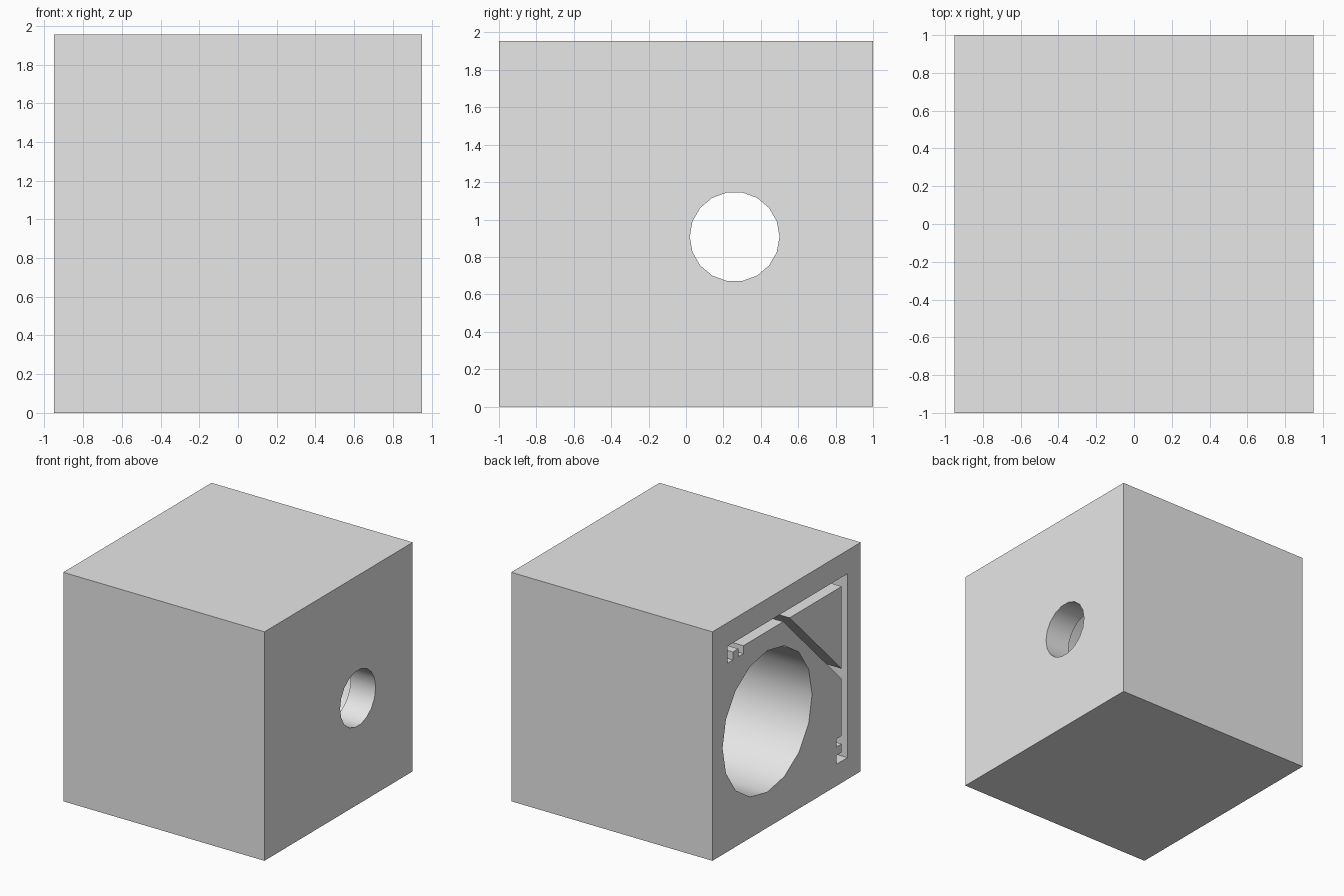
import bpy, bmesh, math

old = bpy.data.objects.get("Cube")
if old:
    bpy.data.objects.remove(old, do_unlink=True)

HALF_X, HALF_Y, HEIGHT = 0.95, 1.0, 1.955
HOLE_Y, HOLE_Z = 0.26, 0.908

grey = bpy.data.materials.new("light grey")
grey.use_nodes = True
colour = (0.8, 0.8, 0.8, 1)
grey.diffuse_color = colour
grey.node_tree.nodes["Principled BSDF"].inputs["Base Color"].default_value = colour


def prism(name, outline, x0, x1):
    """Extrude a (y, z) outline along x."""
    bm = bmesh.new()
    face = bm.faces.new([bm.verts.new((x0, y, z)) for y, z in outline])
    ext = bmesh.ops.extrude_face_region(bm, geom=[face])
    moved = [v for v in ext["geom"] if isinstance(v, bmesh.types.BMVert)]
    bmesh.ops.translate(bm, verts=moved, vec=(x1 - x0, 0, 0))
    bmesh.ops.recalc_face_normals(bm, faces=bm.faces)
    mesh = bpy.data.meshes.new(name)
    bm.to_mesh(mesh)
    bm.free()
    mesh.materials.append(grey)
    obj = bpy.data.objects.new(name, mesh)
    bpy.context.collection.objects.link(obj)
    return obj


def circle(radius, sides):
    steps = [2 * math.pi * i / sides for i in range(sides)]
    return [(HOLE_Y + radius * math.cos(a), HOLE_Z + radius * math.sin(a)) for a in steps]


# Groove layout, measured from its outer corner
CORNER_Y, CORNER_Z = -0.822, 1.755
WIDTH, HOOK, DEPTH = 0.078, 0.146, 0.4


def arm(length):
    """One groove arm as (along, inward) points, ending in two short hooks."""
    a, b, c = length - 0.075, length - 0.148, length - 0.216
    return [(length, 0), (length, HOOK), (a, HOOK), (a, WIDTH),
            (b, WIDTH), (b, HOOK), (c, HOOK), (c, WIDTH)]


top_arm = [(CORNER_Y + u, CORNER_Z - v) for u, v in arm(1.62)]
side_arm = [(CORNER_Y + v, CORNER_Z - u) for u, v in arm(1.57)]
groove = ([(CORNER_Y, CORNER_Z)] + top_arm
          + [(CORNER_Y + WIDTH, CORNER_Z - WIDTH)] + side_arm[::-1])

# Diagonal groove ends inside both arms
y_end, z_end = CORNER_Y + WIDTH / 2, CORNER_Z - WIDTH / 2
UPPER, LOWER = 1.718, 1.632
diagonal = [(y_end, y_end + UPPER), (z_end - UPPER, z_end),
            (z_end - LOWER, z_end), (y_end, y_end + LOWER)]

# Solid block
block = prism("block", [(-HALF_Y, 0), (HALF_Y, 0), (HALF_Y, HEIGHT), (-HALF_Y, HEIGHT)],
              -HALF_X, HALF_X)

# Wide bore, narrow outlet and grooves
outside = -HALF_X - 0.1
cutters = [
    prism("wide_bore_cutter", circle(0.604, 16), outside, 0.714),
    prism("outlet_cutter", circle(0.24, 18), 0.5, HALF_X + 0.1),
    prism("corner_groove_cutter", groove, outside, -HALF_X + DEPTH),
    prism("diagonal_groove_cutter", diagonal, outside, -HALF_X + DEPTH),
]
for cutter in cutters:
    cutter.hide_render = True
    mod = block.modifiers.new(cutter.name, "BOOLEAN")
    mod.operation = "DIFFERENCE"
    mod.solver = "EXACT"
    mod.object = cutter

# Bake the cuts and drop the cutters
graph = bpy.context.evaluated_depsgraph_get()
result = bpy.data.meshes.new_from_object(block.evaluated_get(graph))
block.modifiers.clear()
block.data = result
for cutter in cutters:
    bpy.data.objects.remove(cutter, do_unlink=True)

bpy.ops.object.select_all(action="DESELECT")
block.select_set(True)
bpy.context.view_layer.objects.active = block
bpy.ops.object.shade_smooth_by_angle(angle=math.radians(30))
